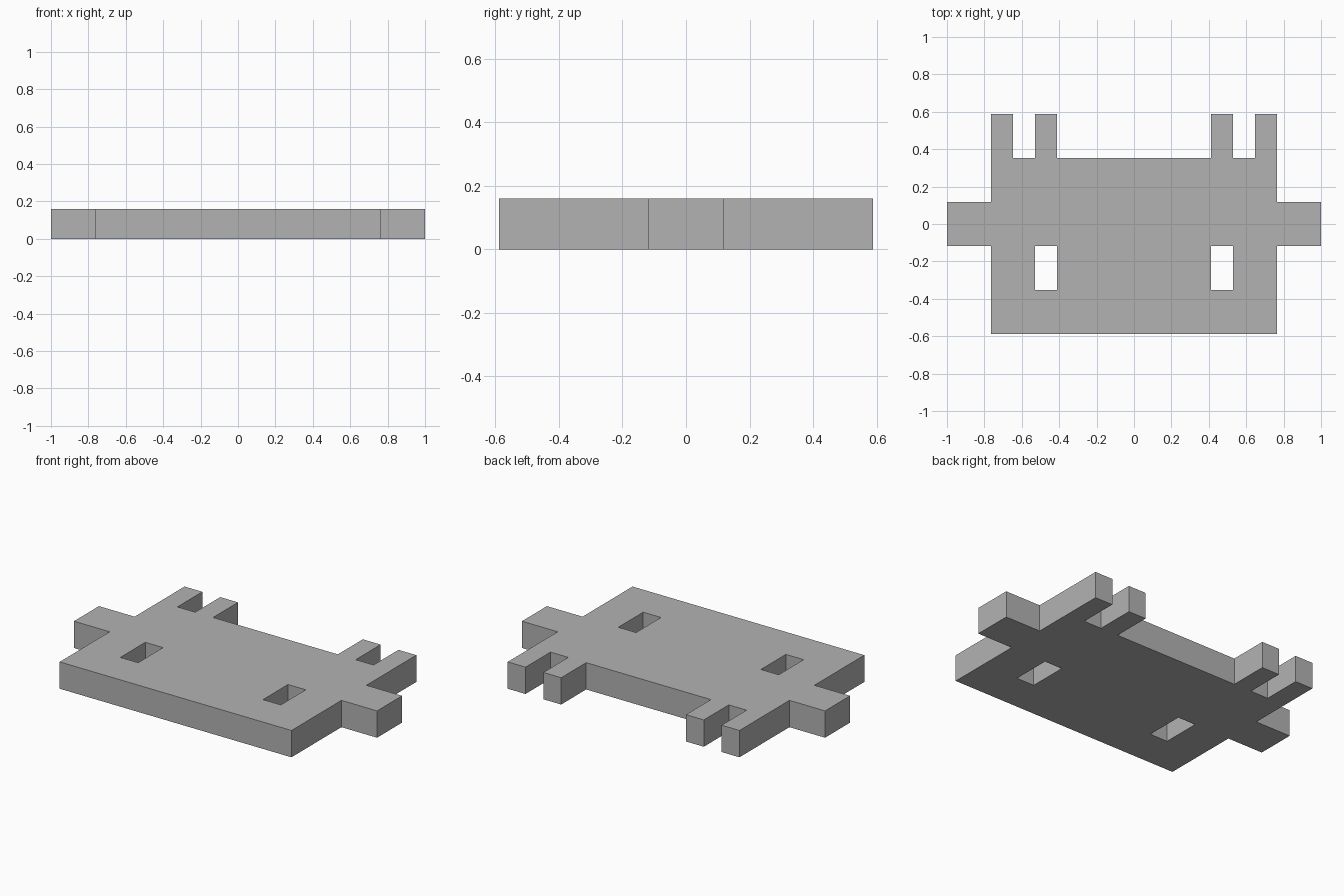
import bpy
import bmesh

cube = bpy.data.objects.get("Cube")
if cube:
    bpy.data.objects.remove(cube, do_unlink=True)

UNIT = 2 / 17        # one square of the pixel pattern
THICKNESS = 0.16

# Half of the silhouette, in squares: (x min, x max, y min, y max)
TORSO = (0, 6.5, -5, 3)
ARM = (6.5, 8.5, -1, 1)
INNER_LEG = (3.5, 4.5, 3, 5)
OUTER_LEG = (5.5, 6.5, 3, 5)
EYE_HOLE = (3.5, 4.5, -3, -1)
SOLIDS = (TORSO, ARM, INNER_LEG, OUTER_LEG)


def inside(rect, x, y):
    return rect[0] < x < rect[1] and rect[2] < y < rect[3]


def filled(x, y):
    x = abs(x)
    return any(inside(r, x, y) for r in SOLIDS) and not inside(EYE_HOLE, x, y)


# Grid lines taken from the rectangle edges, mirrored in x
rects = SOLIDS + (EYE_HOLE,)
xs = sorted({s * v for r in rects for v in r[:2] for s in (-1, 1)})
ys = sorted({v for r in rects for v in r[2:]})

# Flat silhouette with the eye openings left out
bm = bmesh.new()
verts = {(x, y): bm.verts.new((x * UNIT, y * UNIT, 0)) for x in xs for y in ys}
for x0, x1 in zip(xs, xs[1:]):
    for y0, y1 in zip(ys, ys[1:]):
        if filled((x0 + x1) / 2, (y0 + y1) / 2):
            bm.faces.new([verts[p] for p in ((x0, y0), (x1, y0), (x1, y1), (x0, y1))])
bmesh.ops.delete(bm, geom=[v for v in bm.verts if not v.link_faces], context="VERTS")

# Raise it into a solid plate and merge the flat areas
top = bmesh.ops.extrude_face_region(bm, geom=bm.faces[:], use_keep_orig=True)
bmesh.ops.translate(bm, vec=(0, 0, THICKNESS),
                    verts=[g for g in top["geom"] if isinstance(g, bmesh.types.BMVert)])
bmesh.ops.recalc_face_normals(bm, faces=bm.faces[:])
bmesh.ops.dissolve_limit(bm, angle_limit=0.01, verts=bm.verts[:], edges=bm.edges[:])

mesh = bpy.data.meshes.new("pixel_creature_plate")
bm.to_mesh(mesh)
bm.free()
plate = bpy.data.objects.new("pixel_creature_plate", mesh)
bpy.context.collection.objects.link(plate)

# Plain grey
grey = bpy.data.materials.new("plain grey")
grey.use_nodes = True
colour = (0.45, 0.45, 0.45, 1)
grey.diffuse_color = colour
grey.node_tree.nodes["Principled BSDF"].inputs["Base Color"].default_value = colour
mesh.materials.append(grey)
